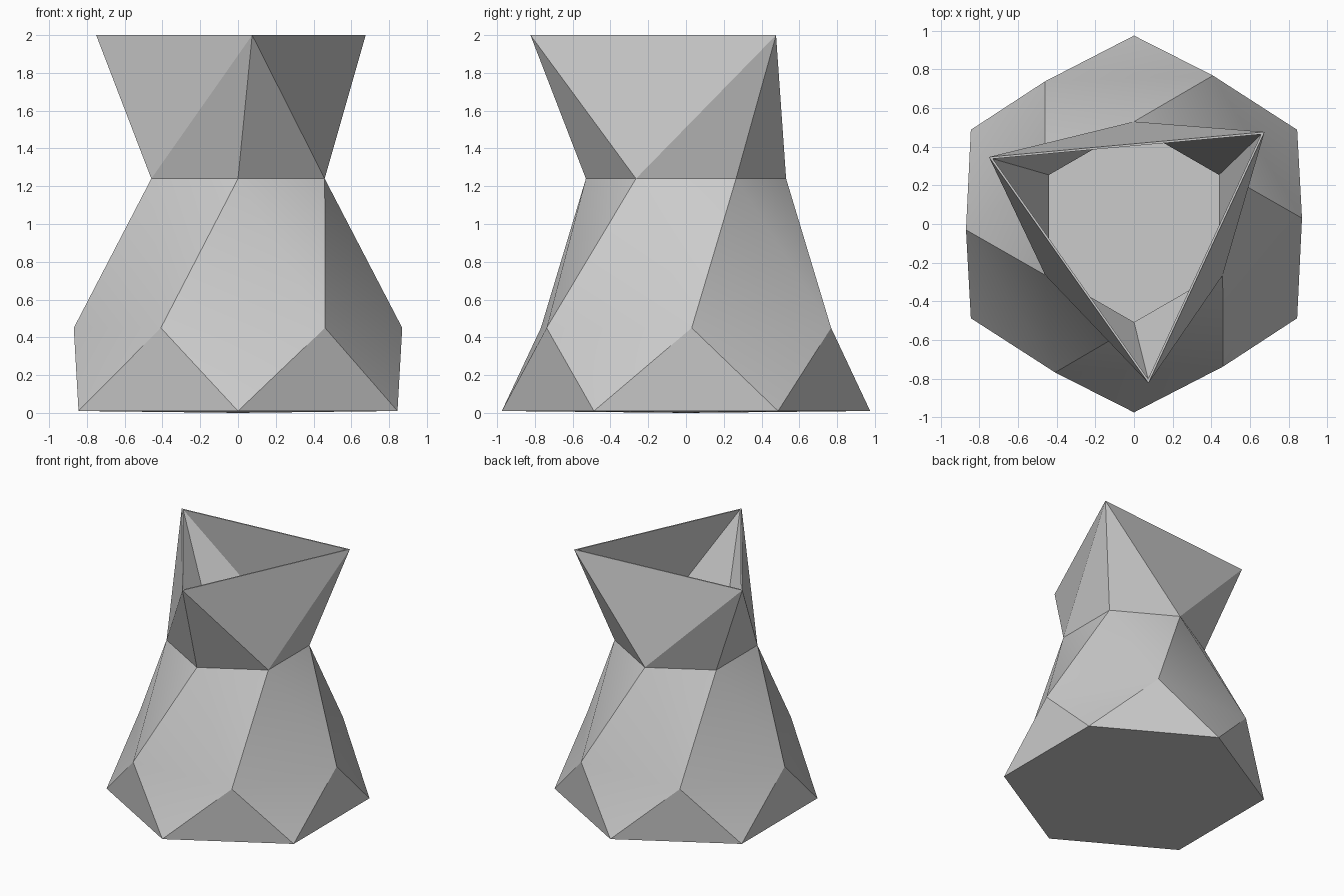
import bpy
import bmesh
from math import radians, cos, sin

cube = bpy.data.objects.get("Cube")
if cube:
    bpy.data.objects.remove(cube, do_unlink=True)

# Plain grey clay
grey = bpy.data.materials.new("grey clay")
grey.use_nodes = True
colour = (0.6, 0.6, 0.6, 1)
grey.diffuse_color = colour
bsdf = next(n for n in grey.node_tree.nodes if n.type == 'BSDF_PRINCIPLED')
bsdf.inputs["Base Color"].default_value = colour
bsdf.inputs["Roughness"].default_value = 0.8

bm = bmesh.new()


def ring(count, radius, z, turn):
    """A regular polygon of vertices, its first corner at the angle turn."""
    angles = [radians(turn + 360 * i / count) for i in range(count)]
    return [bm.verts.new((radius * cos(a), radius * sin(a), z)) for a in angles]


def shell(base_r, belly_r, neck_r, rim_r, floor_z):
    """Twisted facets from a hexagonal base to a triangular rim."""
    base = ring(6, base_r, floor_z, 30)
    belly = ring(6, belly_r, 0.45, 62)
    neck = ring(6, neck_r, 1.24, 30)
    rim = ring(3, rim_r, 2.0, 35.2)
    face = bm.faces.new
    for i in range(6):
        k = (i + 1) % 6
        face((base[i], base[k], belly[i]))
        face((belly[i], base[k], belly[k]))
        face((belly[i], neck[k], neck[i]))
        face((belly[i], belly[k], neck[k]))
    for j in range(3):
        a, b, c = neck[2 * j - 1], neck[2 * j], neck[2 * j + 1]
        face((a, b, rim[j]))
        face((b, c, rim[j]))
        face((rim[j], c, rim[(j + 1) % 3]))
    return base, rim


# Outer wall with a very slightly domed underside
outer_base, outer_rim = shell(0.975, 0.87, 0.53, 0.827, 0.01)
foot = bm.verts.new((0, 0, 0))
for i in range(6):
    bm.faces.new((outer_base[i], foot, outer_base[(i + 1) % 6]))

# Inner wall and flat floor
inner_base, inner_rim = shell(0.945, 0.845, 0.508, 0.805, 0.035)
bm.faces.new(inner_base)

# Thin lip joining both walls
for j in range(3):
    k = (j + 1) % 3
    bm.faces.new((outer_rim[j], outer_rim[k], inner_rim[k], inner_rim[j]))

bmesh.ops.recalc_face_normals(bm, faces=bm.faces[:])
mesh = bpy.data.meshes.new("faceted_vase")
bm.to_mesh(mesh)
bm.free()
mesh.materials.append(grey)

vase = bpy.data.objects.new("faceted_vase", mesh)
bpy.context.collection.objects.link(vase)
bpy.ops.object.select_all(action='DESELECT')
vase.select_set(True)
bpy.context.view_layer.objects.active = vase
bpy.ops.object.shade_smooth_by_angle(angle=radians(30))
